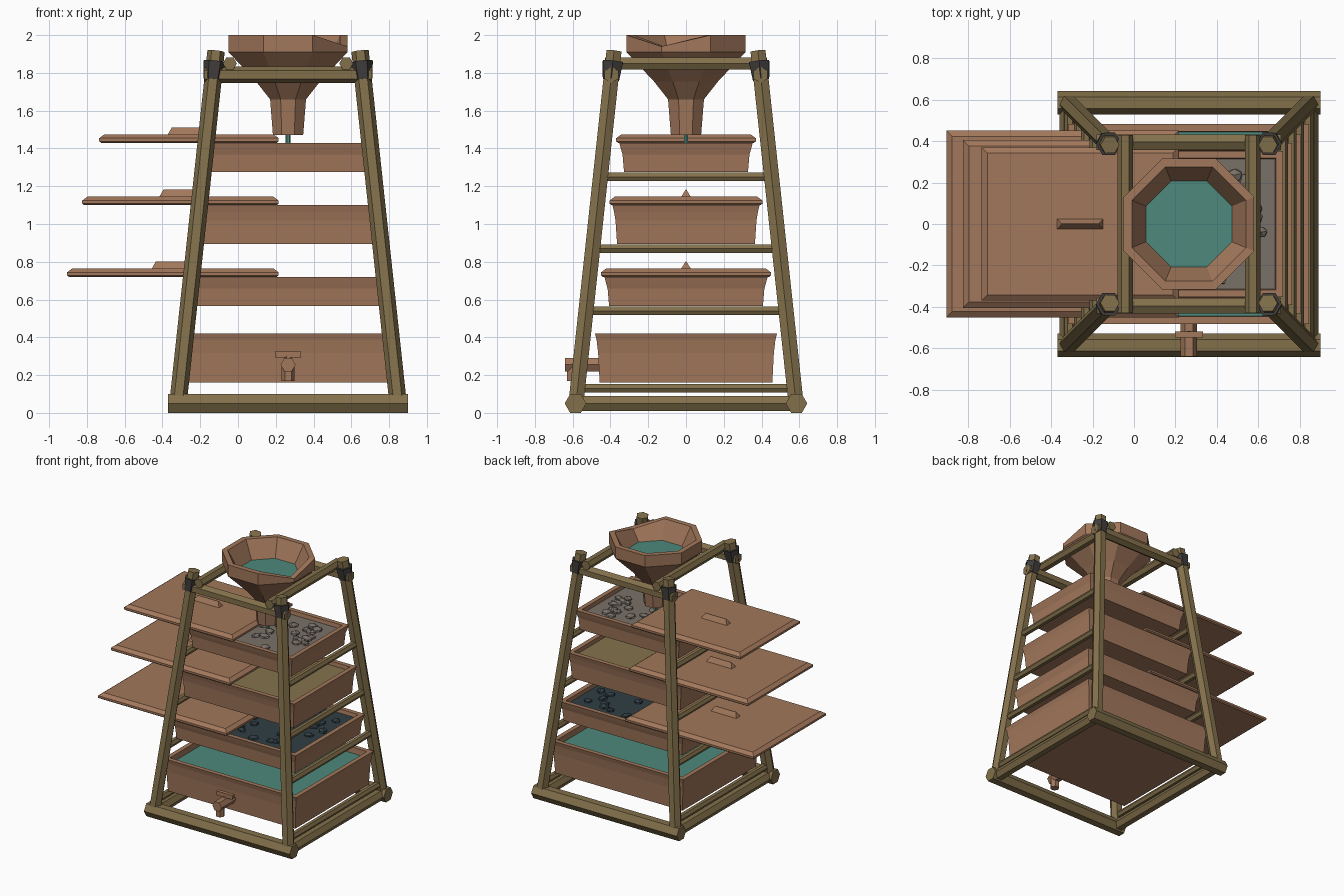
import bpy, bmesh, math, random
from mathutils import Vector

cube = bpy.data.objects.get("Cube")
if cube:
    bpy.data.objects.remove(cube, do_unlink=True)

random.seed(4)
CX = 0.265  # centre of the frame along x


def material(name, rgb):
    m = bpy.data.materials.new(name)
    m.use_nodes = True
    color = (*rgb, 1.0)
    m.diffuse_color = color
    bsdf = next(n for n in m.node_tree.nodes if n.type == 'BSDF_PRINCIPLED')
    bsdf.inputs["Base Color"].default_value = color
    bsdf.inputs["Roughness"].default_value = 0.9
    return m


clay = material("terracotta", (0.36, 0.185, 0.105))
wood = material("olive_wood", (0.225, 0.162, 0.07))
water_mat = material("teal_water", (0.075, 0.25, 0.20))
gravel_mat = material("grey_gravel", (0.19, 0.165, 0.14))
sand_mat = material("tan_sand", (0.235, 0.17, 0.075))
coal_mat = material("charcoal", (0.03, 0.05, 0.06))
cord = material("dark_lashing", (0.05, 0.046, 0.044))


def finish(name, bm, mat):
    bmesh.ops.recalc_face_normals(bm, faces=bm.faces)
    mesh = bpy.data.meshes.new(name)
    bm.to_mesh(mesh)
    bm.free()
    mesh.materials.append(mat)
    ob = bpy.data.objects.new(name, mesh)
    bpy.context.collection.objects.link(ob)
    return ob


def loft(name, rings, mat):
    """Skin a stack of equal-length rings and cap both ends."""
    bm = bmesh.new()
    rows = [[bm.verts.new(p) for p in ring] for ring in rings]
    n = len(rows[0])
    for a, b in zip(rows, rows[1:]):
        for i in range(n):
            j = (i + 1) % n
            bm.faces.new((a[i], a[j], b[j], b[i]))
    bm.faces.new(rows[0])
    bm.faces.new(rows[-1])
    return finish(name, bm, mat)


def rect(cx, hx, hy, z):
    return [(cx + sx * hx, sy * hy, z) for sx, sy in ((-1, -1), (1, -1), (1, 1), (-1, 1))]


def octagon(flat, z, dip=0.0):
    r = flat / math.cos(math.pi / 8)
    ring = []
    for i in range(8):
        a = math.pi / 8 + i * math.pi / 4
        ring.append((CX + r * math.cos(a), r * math.sin(a), z - (dip if i == 7 else 0)))
    return ring


def rod(name, a, b, r, mat, point=(1, 0, 0), r_end=None):
    """Six-sided bar from a to b, with one corner facing 'point'."""
    a, b = Vector(a), Vector(b)
    d = (b - a).normalized()
    u = Vector(point)
    u = (u - d * u.dot(d)).normalized()
    v = d.cross(u)
    rings = []
    for p, rad in ((a, r), (b, r if r_end is None else r_end)):
        rings.append([p + rad * (math.cos(t) * u + math.sin(t) * v)
                      for t in (k * math.pi / 3 for k in range(6))])
    return loft(name, rings, mat)


def leg_offset(z):
    """Distance of a leaning leg from the frame axis at height z."""
    return 0.588 - 0.108 * z


# Leaning legs with lashings at the top
for sx, xn in ((-1, "right"), (1, "left")):
    for sy, yn in ((-1, "front"), (1, "back")):
        def at(z):
            return (CX + sx * leg_offset(z), sy * leg_offset(z), z)
        rod(f"leg_{yn}_{xn}", at(0.05), at(1.915), 0.046, wood)
        rod(f"lashing_{yn}_{xn}", at(1.765), at(1.86), 0.05, cord, r_end=0.062)

# Base and top bars running across the front and back
for s, n in ((-1, "front"), (1, "back")):
    rod(f"base_bar_{n}", (-0.37, s * 0.585, 0.05), (0.9, s * 0.585, 0.05), 0.057, wood, (0, 1, 0))
    rod(f"top_bar_{n}", (CX - 0.445, s * 0.395, 1.79), (CX + 0.445, s * 0.395, 1.79),
        0.043, wood, (0, 0, 1))

# Side bars: base, tray supports and funnel supports
for s, n in ((-1, "right"), (1, "left")):
    rod(f"base_bar_{n}", (CX + s * 0.58, -0.585, 0.05), (CX + s * 0.58, 0.585, 0.05), 0.045, wood)
    rod(f"funnel_bar_{n}", (CX + s * 0.308, -0.43, 1.85), (CX + s * 0.308, 0.43, 1.85), 0.037, wood)
    for i, z in enumerate((0.13, 0.54, 0.87, 1.25)):
        o = leg_offset(z)
        rod(f"tray_support_{n}_{i + 1}", (CX + s * o, -o, z), (CX + s * o, o, z), 0.026, wood)


def tray(name, z0, z1, hx, hy, fill_mat, fill_name, level):
    """Open tray with a flared lip, plus its filling."""
    h = z1 - z0
    wall = 0.035
    loft(name, [rect(CX, hx - 0.025, hy - 0.025, z0),
                rect(CX, hx - 0.017, hy - 0.017, z0 + 0.6 * h),
                rect(CX, hx - 0.009, hy - 0.009, z1 - 0.035),
                rect(CX, hx, hy, z1),
                rect(CX, hx - wall, hy - wall, z1),
                rect(CX, hx - 0.055, hy - 0.055, z0 + 0.02)], clay)
    loft(fill_name, [rect(CX, hx - 0.05, hy - 0.05, z0 + 0.03),
                     rect(CX, hx - 0.037, hy - 0.037, level)], fill_mat)


def lumps(name, z, hx, hy, count, size, mat):
    """Scatter of half-buried angular stones."""
    bm = bmesh.new()
    for _ in range(count):
        c = Vector((CX + random.uniform(-hx, hx), random.uniform(-hy, hy), z))
        made = bmesh.ops.create_icosphere(bm, subdivisions=1, radius=1)["verts"]
        sx, sy = size * random.uniform(0.7, 1.2), size * random.uniform(0.6, 1.1)
        turn = random.uniform(0, math.pi)
        for v in made:
            k = random.uniform(0.85, 1.1)
            x, y = v.co.x * sx * k, v.co.y * sy * k
            v.co = c + Vector((x * math.cos(turn) - y * math.sin(turn),
                               x * math.sin(turn) + y * math.cos(turn), v.co.z * 0.026))
    finish(name, bm, mat)


# Four stacked trays
tray("gravel_tray", 1.275, 1.43, 0.455, 0.353, gravel_mat, "gravel", 1.40)
tray("sand_tray", 0.895, 1.10, 0.498, 0.39, sand_mat, "sand", 1.07)
tray("charcoal_tray", 0.565, 0.72, 0.54, 0.432, coal_mat, "charcoal_bed", 0.69)
tray("water_tray", 0.16, 0.42, 0.58, 0.482, water_mat, "clean_water", 0.375)
lumps("gravel_stones", 1.40, 0.36, 0.26, 26, 0.045, gravel_mat)
lumps("charcoal_lumps", 0.69, 0.44, 0.34, 30, 0.04, coal_mat)

# Lids slid aside, each with a ridged handle
for i, (z, x0, hy) in enumerate(((1.43, -0.735, 0.37), (1.10, -0.825, 0.405), (0.72, -0.905, 0.45))):
    x1 = 0.215
    c, hx = (x0 + x1) / 2, (x1 - x0) / 2
    loft(f"lid_{i + 1}", [rect(c, hx - 0.01, hy - 0.01, z),
                          rect(c, hx, hy, z + 0.008),
                          rect(c, hx, hy, z + 0.024),
                          rect(c, hx - 0.028, hy - 0.028, z + 0.045)], clay)
    loft(f"lid_handle_{i + 1}", [rect(c, 0.112, 0.026, z + 0.043),
                                 rect(c, 0.09, 0.002, z + 0.082)], clay)

# Eight-sided funnel with a dipped pouring corner
loft("funnel", [octagon(0.08, 1.47), octagon(0.095, 1.66), octagon(0.17, 1.755),
                octagon(0.315, 1.91), octagon(0.315, 2.0, 0.06),
                octagon(0.275, 2.0, 0.06), octagon(0.205, 1.86)], clay)
loft("funnel_water", [octagon(0.207, 1.855), octagon(0.209, 1.864)], water_mat)
rod("water_trickle", (CX, 0, 1.38), (CX, 0, 1.50), 0.013, water_mat)

# Tap on the front of the lowest tray
rod("tap_body", (CX, -0.45, 0.255), (CX, -0.64, 0.255), 0.04, clay)
rod("tap_spout", (CX, -0.6, 0.25), (CX, -0.6, 0.17), 0.034, clay)
rod("tap_stem", (CX, -0.533, 0.27), (CX, -0.533, 0.30), 0.018, clay)
handle = rect(CX, 0.068, 0.014, 0.292)
loft("tap_handle", [[(x, y - 0.533, z + dz) for x, y, z in handle] for dz in (0, 0.033)], clay)
